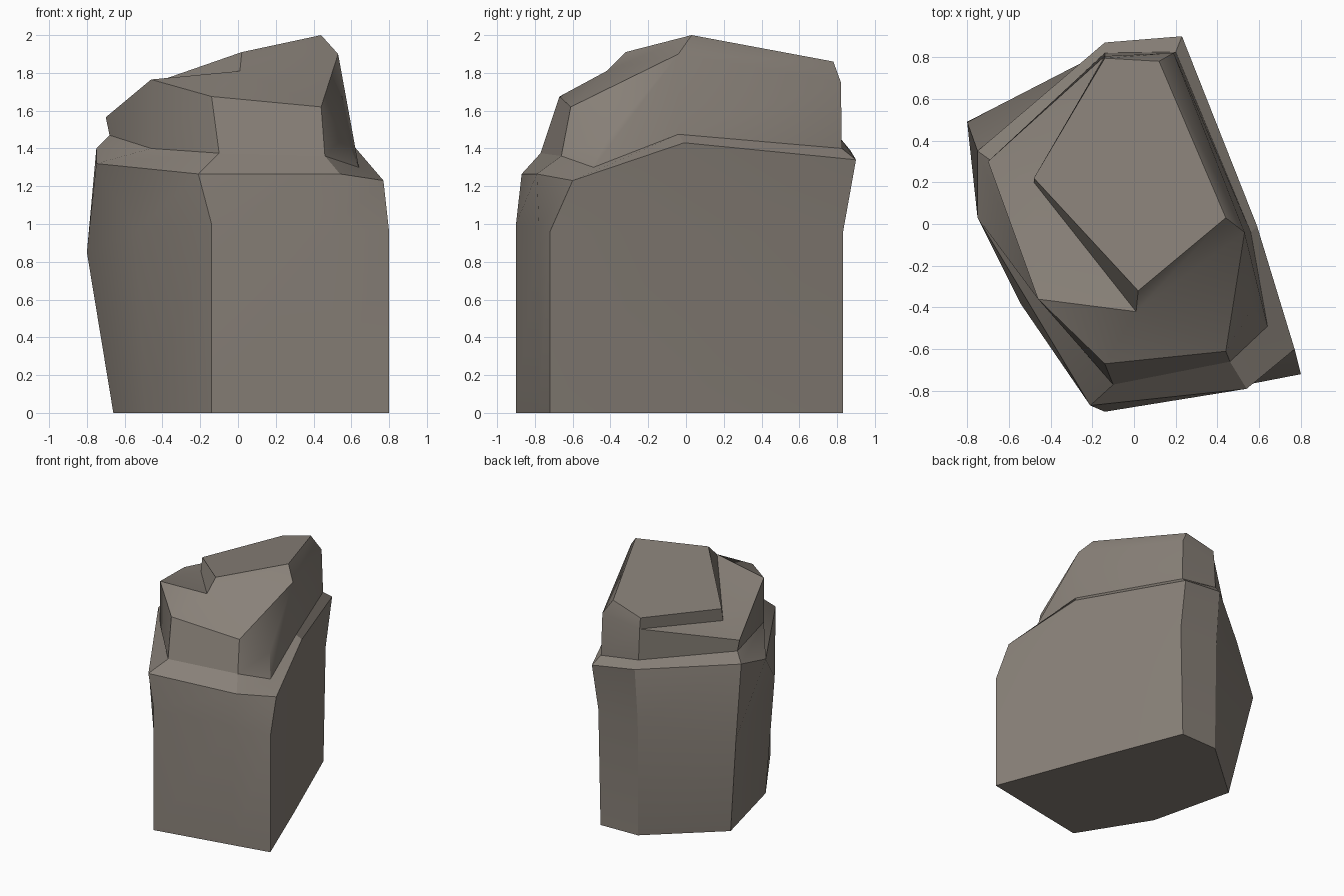
import bpy, bmesh, math

if "Cube" in bpy.data.objects:
    bpy.data.objects.remove(bpy.data.objects["Cube"])

# One flat stone colour
stone = bpy.data.materials.new("warm_grey_stone")
stone.diffuse_color = (0.25, 0.22, 0.19, 1)
stone.use_nodes = True
stone.node_tree.nodes["Principled BSDF"].inputs["Base Color"].default_value = stone.diffuse_color

bm = bmesh.new()


def ring(points):
    return [bm.verts.new(p) for p in points]


def bridge(lower, upper):
    n = len(lower)
    for i in range(n):
        j = (i + 1) % n
        quad = []
        for v in (lower[i], lower[j], upper[j], upper[i]):
            if v not in quad:
                quad.append(v)
        bm.faces.new(quad)


# Main block: base, waist and shoulder outlines (counter-clockwise from front)
base = ring([(x, y, 0) for x, y in [
    (-.14, -.90), (.50, -.778), (.80, -.72), (.53, -.01),
    (.20, .83), (-.135, .82), (-.66, .36), (-.49, -.34)]])
waist = ring([(-.14, -.90, 1.0), (.50, -.778, .98), (.80, -.72, .96), (.55, -.01, .96),
              (.22, .83, .95), (-.14, .83, .95), (-.80, .49, .85), (-.545, -.38, .96)])
shoulder = ring([(-.21, -.87, 1.265), (.54, -.79, 1.265), (.77, -.60, 1.23), (.59, -.01, 1.43),
                 (.23, .90, 1.34), (-.14, .87, 1.39), (-.75, .35, 1.40), (-.75, .03, 1.32)])

# Upper tier, set back from the shoulder
foot = ring([(-.10, -.77, 1.375), (.46, -.66, 1.36), (.64, -.49, 1.30), (.56, -.04, 1.475),
             (.20, .825, 1.40), (-.14, .82, 1.45), (-.68, .30, 1.47), (-.46, -.36, 1.40)])
rim = ring([(-.14, -.67, 1.675), (.44, -.61, 1.62), (.57, -.40, 1.47), (.53, -.04, 1.90),
            (.19, .82, 1.75), (-.14, .805, 1.70), (-.70, .30, 1.565), (-.46, -.36, 1.765)])

bm.faces.new(base[::-1])
for low, high in ((base, waist), (waist, shoulder), (shoulder, foot), (foot, rim)):
    bridge(low, high)

# Sloping ledge around the cap
front, left = ring([(.01, -.42, 1.81), (-.48, .20, 1.63)])
for tri in ((rim[0], rim[1], front), (rim[1], rim[2], rim[3]), (rim[1], rim[3], front),
            (rim[7], rim[0], front), (rim[7], front, left), (rim[6], rim[7], left),
            (rim[5], rim[6], left)):
    bm.faces.new(tri)

# Tilted five-sided cap
cap = ring([(.02, -.32, 1.91), (.44, .03, 2.0), (.12, .78, 1.86),
            (-.14, .795, 1.788), (-.48, .22, 1.736)])
bridge([front, rim[3], rim[4], rim[5], left], cap)
bm.faces.new(cap)

bmesh.ops.recalc_face_normals(bm, faces=bm.faces)
mesh = bpy.data.meshes.new("rock")
bm.to_mesh(mesh)
bm.free()
mesh.materials.append(stone)
rock = bpy.data.objects.new("rock", mesh)
bpy.context.collection.objects.link(rock)

# Soft shading across shallow breaks, crisp edges elsewhere
bpy.context.view_layer.objects.active = rock
rock.select_set(True)
bpy.ops.object.shade_smooth_by_angle(angle=math.radians(30))
